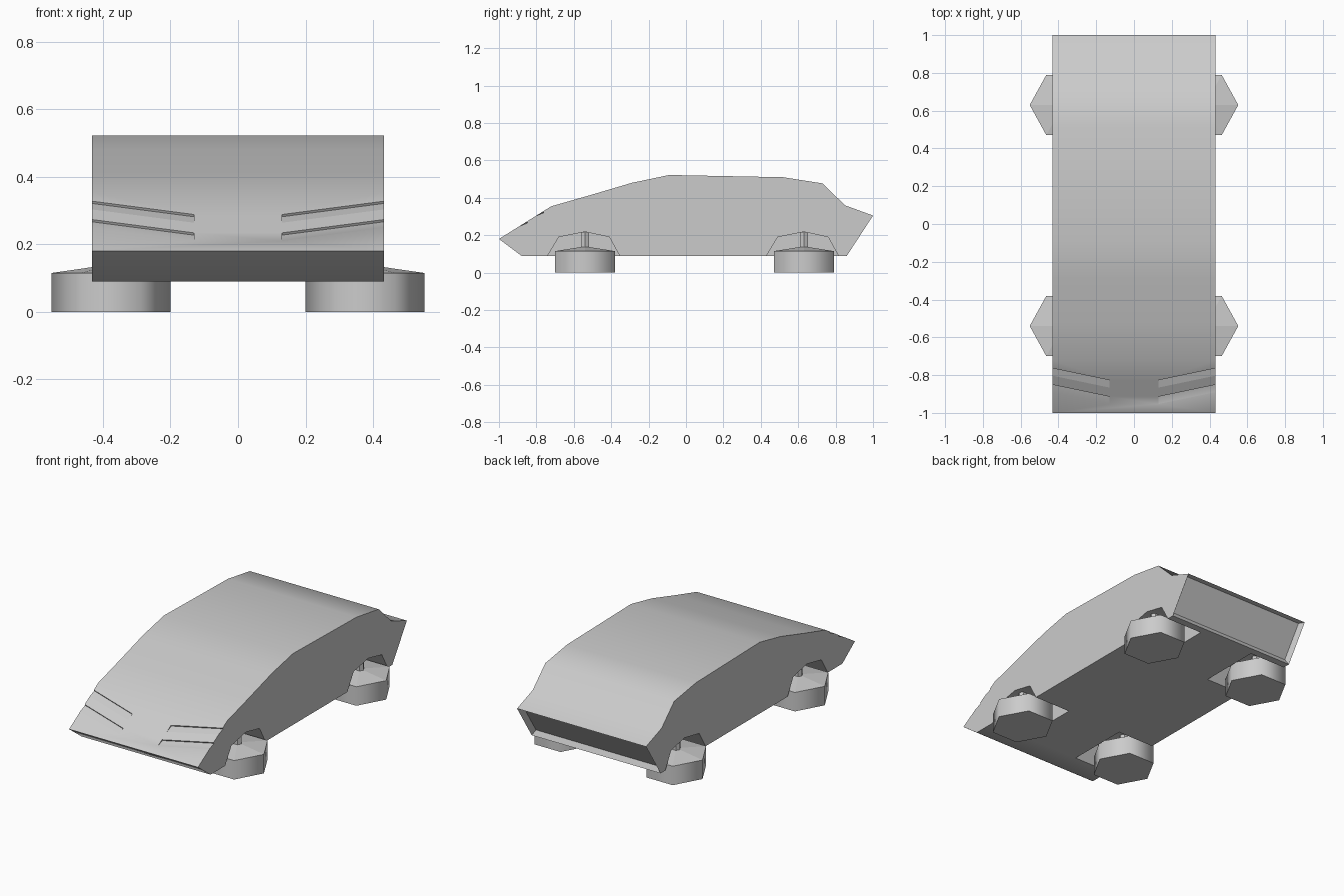
import bpy, bmesh
from math import radians
from mathutils import Vector

if "Cube" in bpy.data.objects:
    bpy.data.objects.remove(bpy.data.objects["Cube"])

HALF_W = 0.432
AXLES = (-0.54, 0.63)
SLOPE = 0.625                                  # rise of the nose panel


def loft(name, sec_a, sec_b):
    """Closed solid between two matching 3D sections."""
    bm = bmesh.new()
    a = [bm.verts.new(p) for p in sec_a]
    b = [bm.verts.new(p) for p in sec_b]
    bm.faces.new(a)
    bm.faces.new(b[::-1])
    n = len(a)
    for i in range(n):
        bm.faces.new((a[i], b[i], b[(i + 1) % n], a[(i + 1) % n]))
    bmesh.ops.recalc_face_normals(bm, faces=bm.faces)
    mesh = bpy.data.meshes.new(name)
    bm.to_mesh(mesh)
    bm.free()
    ob = bpy.data.objects.new(name, mesh)
    bpy.context.collection.objects.link(ob)
    return ob


def prism(name, profile, x0, x1):
    return loft(name, [(x0, y, z) for y, z in profile], [(x1, y, z) for y, z in profile])


# Body: side profile extruded across the width
body = prism("body", [(-1, 0.18), (-0.72, 0.355), (-0.52, 0.412), (-0.29, 0.48),
                      (-0.09, 0.522), (0.52, 0.51), (0.73, 0.477), (0.85, 0.36),
                      (1.0, 0.305), (0.86, 0.09), (-0.88, 0.09)], -HALF_W, HALF_W)

# Recessed tail panel
bm = bmesh.new()
bm.from_mesh(body.data)
tail = max(bm.faces, key=lambda f: f.calc_center_median().y)
bmesh.ops.inset_region(bm, faces=[tail], thickness=0.025, depth=-0.03)
bm.to_mesh(body.data)
bm.free()

cutters = []
normal = Vector((0, -SLOPE, 1)).normalized()


def slot_section(x, y_top, y_low):
    """Wedge section: flush at the lower edge, sunk at the upper edge."""
    top = Vector((x, y_top, 0.18 + (y_top + 1) * SLOPE))
    low = Vector((x, y_low, 0.18 + (y_low + 1) * SLOPE))
    return [low, top - normal * 0.008, top + normal * 0.02, low + normal * 0.02]


for s in (-1, 1):
    # Wheel arches
    for y in AXLES:
        arch = [(y - 0.2, 0.05), (y - 0.2, 0.09), (y - 0.14, 0.19), (y, 0.218),
                (y + 0.13, 0.19), (y + 0.185, 0.09), (y + 0.185, 0.05)]
        cutters.append(prism("arch_cutter", arch, s * 0.187, s * 0.5))
    # Slanted nose slots
    for dy in (0, -0.087):
        xo = 0.46
        cutters.append(loft("slot_cutter",
                            slot_section(s * 0.13, -0.827 + dy, -0.866 + dy),
                            slot_section(s * xo, -0.758 + dy, -0.797 + dy)))

for c in cutters:
    c.hide_render = True
    mod = body.modifiers.new("cut", 'BOOLEAN')
    mod.object = c
    mod.operation = 'DIFFERENCE'
    mod.solver = 'EXACT'
dg = bpy.context.evaluated_depsgraph_get()
cut_mesh = bpy.data.meshes.new_from_object(body.evaluated_get(dg))
body.modifiers.clear()
body.data = cut_mesh
for c in cutters:
    bpy.data.objects.remove(c)

bpy.ops.object.select_all(action='DESELECT')
body.select_set(True)
bpy.context.view_layer.objects.active = body
bpy.ops.object.shade_smooth_by_angle(angle=radians(38))


def ring(bm, r, ry, z):
    """Six-sided ring with corners pointing sideways."""
    pts = [(1, 0), (0.5, 1), (-0.5, 1), (-1, 0), (-0.5, -1), (0.5, -1)]
    return [bm.verts.new((r * x, ry * y, z)) for x, y in pts]


# Wheels: flat hexagonal pucks with a low conical cap and a thin post
def wheel(name, x, y):
    bm = bmesh.new()
    base, rim = ring(bm, 0.176, 0.16, 0), ring(bm, 0.176, 0.16, 0.115)
    neck, tip = ring(bm, 0.024, 0.021, 0.137), ring(bm, 0.024, 0.021, 0.215)
    bm.faces.new(base[::-1])
    bm.faces.new(tip)
    for lo, hi in ((base, rim), (rim, neck), (neck, tip)):
        for i in range(6):
            j = (i + 1) % 6
            f = bm.faces.new((lo[i], lo[j], hi[j], hi[i]))
            f.smooth = lo is base
    for ring_verts in (base, rim):
        for i in range(6):
            bm.edges.get((ring_verts[i], ring_verts[(i + 1) % 6])).smooth = False
    mesh = bpy.data.meshes.new(name)
    bm.to_mesh(mesh)
    bm.free()
    ob = bpy.data.objects.new(name, mesh)
    ob.location = (x, y, 0)
    bpy.context.collection.objects.link(ob)


for end, y in zip(("front", "rear"), AXLES):
    for side, s in (("left", -1), ("right", 1)):
        wheel(f"{end}_{side}_wheel", s * 0.376, y)
